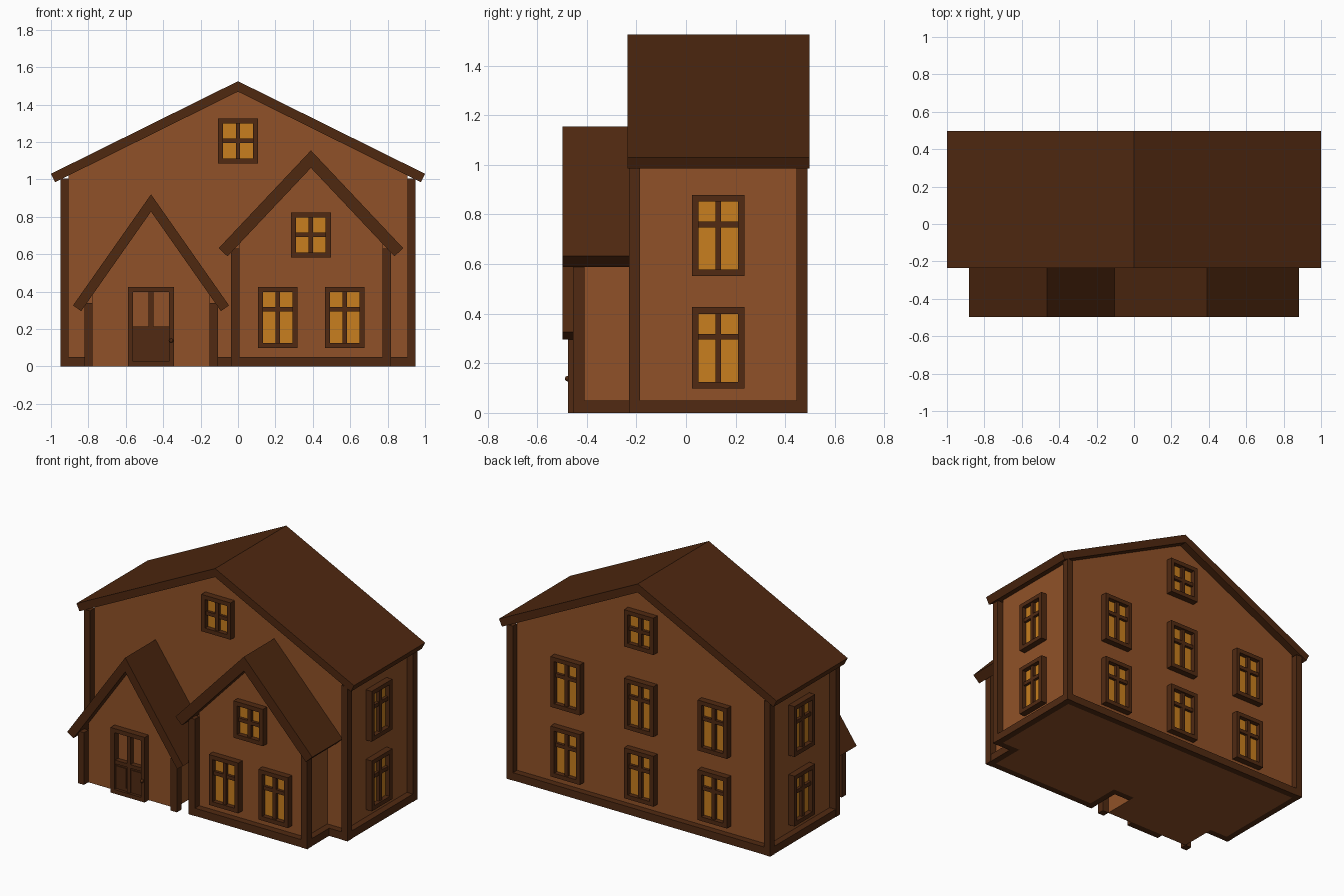
import bpy, bmesh
from math import pi, sqrt
from mathutils import Matrix, Vector

if "Cube" in bpy.data.objects:
    bpy.data.objects.remove(bpy.data.objects["Cube"])


def material(name, rgb):
    m = bpy.data.materials.new(name)
    m.diffuse_color = (*rgb, 1)
    m.use_nodes = True
    m.node_tree.nodes["Principled BSDF"].inputs["Base Color"].default_value = m.diffuse_color
    return m


WALL = material("plaster", (0.28, 0.083, 0.021))
TRIM = material("dark_wood", (0.082, 0.023, 0.006))
ROOF = material("roof_wood", (0.078, 0.021, 0.005))
GLASS = material("lit_glass", (0.58, 0.21, 0.013))
P = 0.045  # width of posts, and how far trim stands off the walls


def finish(name, bm, mat, matrix=None):
    bmesh.ops.recalc_face_normals(bm, faces=bm.faces)
    me = bpy.data.meshes.new(name)
    bm.to_mesh(me)
    bm.free()
    me.materials.append(mat)
    ob = bpy.data.objects.new(name, me)
    if matrix:
        ob.matrix_world = matrix
    bpy.context.collection.objects.link(ob)
    return ob


def boxes(name, items, mat, matrix=None):
    """One object from boxes given as (x0, x1, y0, y1, z0, z1)."""
    bm = bmesh.new()
    for x0, x1, y0, y1, z0, z1 in items:
        mid = Vector((x0 + x1, y0 + y1, z0 + z1)) / 2
        size = Matrix.Diagonal((x1 - x0, y1 - y0, z1 - z0, 1))
        bmesh.ops.create_cube(bm, size=1, matrix=Matrix.Translation(mid) @ size)
    return finish(name, bm, mat, matrix)


def prism(name, pts, y0, y1, mat):
    """Extrude an xz profile along y."""
    bm = bmesh.new()
    f = bm.faces.new([bm.verts.new((x, y0, z)) for x, z in pts])
    ext = bmesh.ops.extrude_face_region(bm, geom=[f])
    verts = [v for v in ext["geom"] if isinstance(v, bmesh.types.BMVert)]
    bmesh.ops.translate(bm, verts=verts, vec=(0, y1 - y0, 0))
    return finish(name, bm, mat)


def gable(name, cx, half, apex, slope, thick, overhang, wall_y, roof_y):
    """Pentagon walls (half = half width) under a chevron roof."""
    k = sqrt(1 + slope * slope)
    drop = thick * k
    eave = apex - slope * overhang
    ix, iz = overhang - thick * slope / k, eave - thick / k
    prism(name + "_roof", [(cx - overhang, eave), (cx, apex), (cx + overhang, eave),
                           (cx + ix, iz), (cx, apex - drop), (cx - ix, iz)], *roof_y, ROOF)
    top = apex - drop + 0.004
    side = top - slope * half
    prism(name + "_walls", [(cx - half, 0), (cx + half, 0), (cx + half, side),
                            (cx, top), (cx - half, side)], *wall_y, WALL)


# Walls and roofs
gable("house", 0, 0.905, 1.525, 0.495, 0.05, 1.0, (-0.185, 0.445), (-0.235, 0.497))
gable("annex", 0.39, 0.383, 1.155, 1.06, 0.064, 0.493, (-0.41, -0.18), (-0.497, -0.18))
gable("porch", -0.465, 0.312, 0.92, 1.424, 0.053, 0.417, (-0.43, -0.18), (-0.497, -0.18))

# Corner posts
boxes("house_posts", [(x, x + P, y, y + P, 0, 1.005)
                      for x in (-0.95, 0.905) for y in (-0.23, 0.445)], TRIM)
boxes("annex_posts", [(x, x + P, -0.456, -0.409, 0, 0.63) for x in (-0.037, 0.773)], TRIM)
boxes("porch_posts", [(x, x + P, -0.475, -0.429, 0, 0.34) for x in (-0.822, -0.153)], TRIM)

# Base boards
B = 0.05
boxes("house_base", [(-0.905, -0.777, -0.228, -0.185, 0, B), (-0.153, 0.007, -0.228, -0.185, 0, B),
                     (0.773, 0.905, -0.228, -0.185, 0, B), (-0.905, 0.905, 0.445, 0.488, 0, B),
                     (-0.948, -0.905, -0.185, 0.445, 0, B), (0.905, 0.948, -0.185, 0.445, 0, B)], TRIM)
boxes("annex_base", [(0.008, 0.773, -0.454, -0.41, 0, B), (-0.035, 0.008, -0.41, -0.2, 0, B),
                     (0.773, 0.816, -0.41, -0.2, 0, B)], TRIM)


def border(w, h, t, d):
    """Frame boxes centred on the origin, standing out to y = -d."""
    return [(-w, -w + t, -d, 0.005, -h, h), (w - t, w, -d, 0.005, -h, h),
            (-w + t, w - t, -d, 0.005, h - t, h), (-w + t, w - t, -d, 0.005, -h, -h + t)]


def window(name, x, y, z, h, bar, turn=0):
    m = Matrix.Translation((x, y, z)) @ Matrix.Rotation(turn, 4, "Z")
    w, t = 0.106, 0.027
    boxes(name + "_frame", border(w, h, t, 0.042), TRIM, m)
    boxes(name + "_bars", [(-0.012, 0.012, -0.032, 0.005, -h + t, h - t),
                           (-w + t, w - t, -0.03, 0.005, bar - 0.012, bar + 0.012)], TRIM, m)
    boxes(name + "_glass", [(-w + t, w - t, -0.012, 0.005, -h + t, h - t)], GLASS, m)


TALL, SMALL, LOW, HIGH = 0.164, 0.12, 0.262, 0.715
# Front windows
window("front_gable_window", 0, -0.185, 1.206, SMALL, 0)
window("annex_gable_window", 0.39, -0.41, 0.703, SMALL, 0)
for i, x in enumerate((0.212, 0.57)):
    window(f"annex_window_{i}", x, -0.41, LOW, TALL, 0.045)
# Back and side windows
window("back_gable_window", 0, 0.445, 1.206, SMALL, 0, pi)
for j, z in enumerate((LOW, HIGH)):
    for i, x in enumerate((-0.53, 0, 0.53)):
        window(f"back_window_{j}_{i}", x, 0.445, z, TALL, 0.045, pi)
    window(f"right_window_{j}", 0.905, 0.13, z, TALL, 0.045, pi / 2)
    window(f"left_window_{j}", -0.905, 0.13, z, TALL, 0.045, -pi / 2)

# Front door: frame, middle rails, sunk lower panels and knob
dm = Matrix.Translation((-0.465, -0.43, 0.212))
boxes("door_frame", border(0.123, 0.212, 0.027, 0.042), TRIM, dm)
boxes("door_rails", [(-0.013, 0.013, -0.032, 0.005, -0.185, 0.185),
                     (-0.096, 0.096, -0.032, 0.005, -0.022, 0.002),
                     (-0.096, 0.096, -0.024, 0.005, -0.185, -0.01)], TRIM, dm)
boxes("door_panels", [(x - 0.034, x + 0.034, -0.03, -0.02, -0.165, -0.034)
                      for x in (-0.055, 0.055)], TRIM, dm)
bm = bmesh.new()
bmesh.ops.create_uvsphere(bm, u_segments=12, v_segments=8, radius=0.011)
bmesh.ops.create_cone(bm, cap_ends=True, segments=10, radius1=0.005, radius2=0.005, depth=0.03,
                      matrix=Matrix.Translation((0, 0.012, 0)) @ Matrix.Rotation(pi / 2, 4, "X"))
finish("door_knob", bm, TRIM, Matrix.Translation((-0.357, -0.477, 0.138)))
